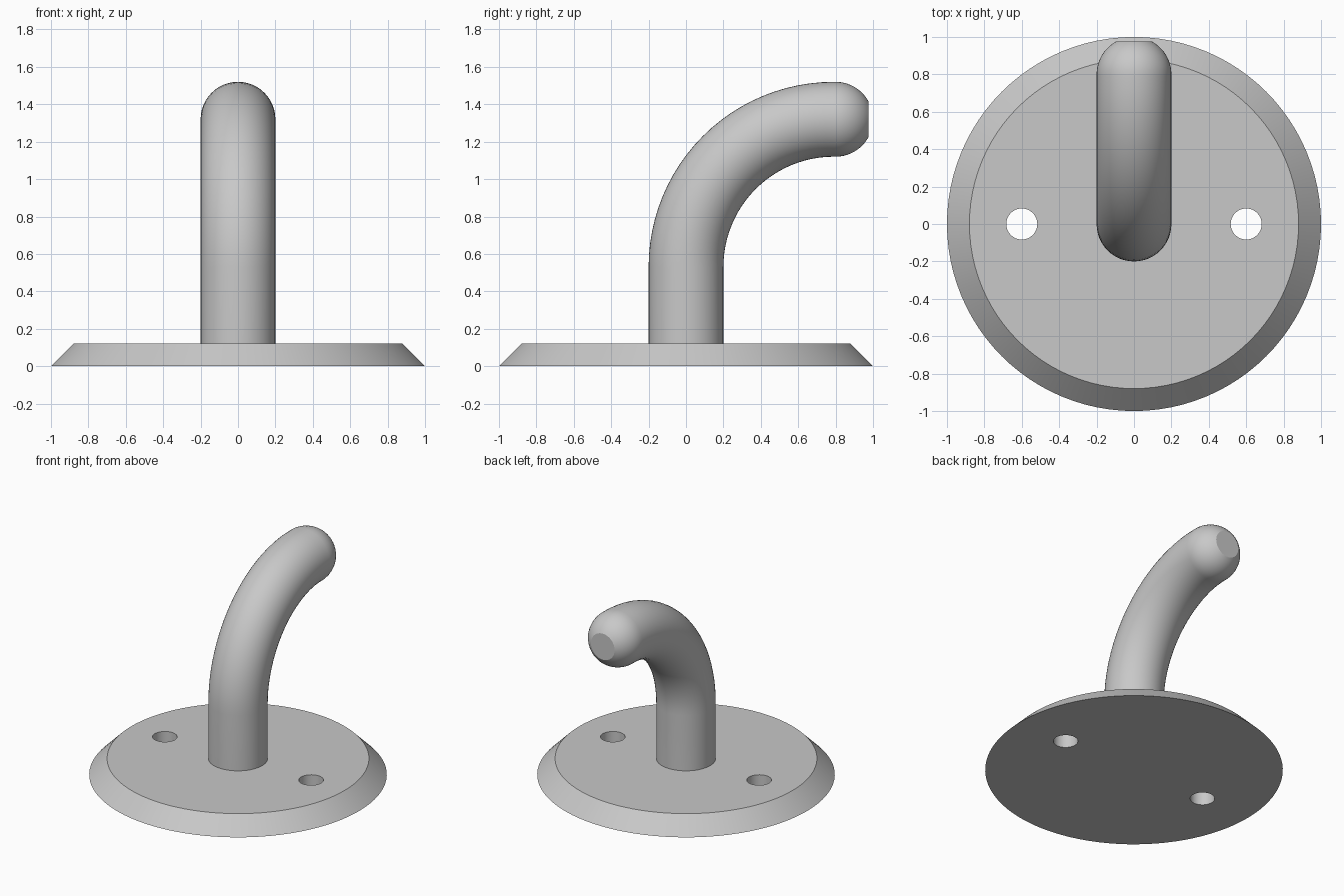
import bpy, bmesh, math
from mathutils import Vector

if "Cube" in bpy.data.objects:
    bpy.data.objects.remove(bpy.data.objects["Cube"])

metal = bpy.data.materials.new("light_grey_metal")
metal.diffuse_color = (0.58, 0.58, 0.58, 1)
metal.use_nodes = True
metal.node_tree.nodes["Principled BSDF"].inputs["Base Color"].default_value = metal.diffuse_color


def finish(name, bm):
    """Turn a bmesh into a smooth shaded object with sharp edges kept."""
    bmesh.ops.recalc_face_normals(bm, faces=bm.faces)
    mesh = bpy.data.meshes.new(name)
    bm.to_mesh(mesh)
    bm.free()
    mesh.materials.append(metal)
    ob = bpy.data.objects.new(name, mesh)
    bpy.context.collection.objects.link(ob)
    return ob


def smooth(ob):
    bpy.ops.object.select_all(action='DESELECT')
    ob.select_set(True)
    bpy.context.view_layer.objects.active = ob
    bpy.ops.object.shade_smooth_by_angle(angle=math.radians(30))


def sweep(name, rings, n=48):
    """Skin circles given as (centre, tangent angle from vertical, radius)."""
    bm = bmesh.new()
    loops = []
    for centre, tilt, r in rings:
        side = Vector((0, math.cos(tilt), -math.sin(tilt)))
        loops.append([bm.verts.new(centre + Vector((1, 0, 0)) * r * math.cos(a) + side * r * math.sin(a))
                      for a in (2 * math.pi * i / n for i in range(n))])
    for a, b in zip(loops, loops[1:]):
        for i in range(n):
            j = (i + 1) % n
            bm.faces.new((a[i], a[j], b[j], b[i]))
    bm.faces.new(loops[0])
    bm.faces.new(loops[-1])
    return finish(name, bm)


# Round base plate with a sloped rim
plate = sweep("base_plate", [(Vector((0, 0, 0)), 0, 1.0), (Vector((0, 0, 0.12)), 0, 0.88)], 96)

# Two screw holes through the plate
for x in (-0.6, 0.6):
    cutter = sweep("screw_hole_cutter", [(Vector((x, 0, -0.1)), 0, 0.083),
                                         (Vector((x, 0, 0.3)), 0, 0.083)], 32)
    cutter.hide_render = True
    mod = plate.modifiers.new("screw_hole", 'BOOLEAN')
    mod.operation, mod.solver, mod.object = 'DIFFERENCE', 'EXACT', cutter
    bpy.context.view_layer.objects.active = plate
    bpy.ops.object.modifier_apply(modifier=mod.name)
    bpy.data.objects.remove(cutter)
smooth(plate)

# Hook: straight post, quarter bend, then a spherical tip cut flat
R, BEND, Z0 = 0.2, 0.79, 0.53
rings = [(Vector((0, 0, 0.1)), 0, R)]
for i in range(25):
    a = math.pi / 2 * i / 24
    rings.append((Vector((0, BEND - BEND * math.cos(a), Z0 + BEND * math.sin(a))), a, R))
tip = math.asin(0.175 / R)
for i in range(11):
    t = tip * i / 10
    rings.append((Vector((0, 0.8 + R * math.sin(t), Z0 + BEND)), math.pi / 2, R * math.cos(t)))
smooth(sweep("hook", rings))
